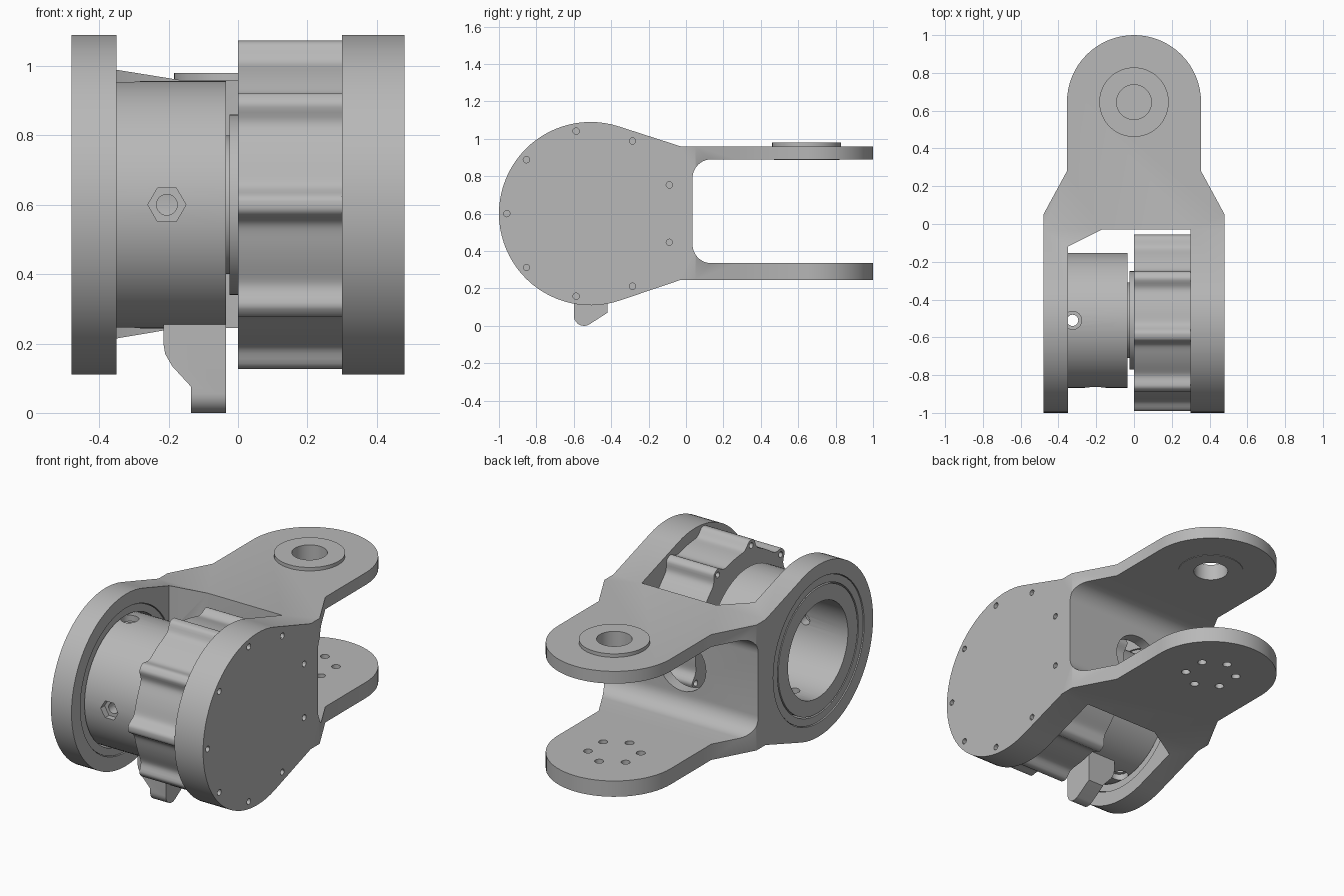
import bpy, bmesh
from math import sin, cos, pi, radians, acos, atan2, hypot

default = bpy.data.objects.get("Cube")
if default:
    bpy.data.objects.remove(default, do_unlink=True)

grey = bpy.data.materials.new("machined grey")
grey.use_nodes = True
COLOUR = (0.48, 0.48, 0.48, 1)
grey.diffuse_color = COLOUR
grey.node_tree.nodes["Principled BSDF"].inputs["Base Color"].default_value = COLOUR

AXLE = (-0.51, 0.6)      # y, z of the main axle
PIVOT = (0, 0.645)       # x, y of the fork pivot


def arc(c, r, a0, a1, n):
    """Points on an arc, angles in degrees, both ends included."""
    return [(c[0] + r * cos(radians(a0 + (a1 - a0) * i / n)),
             c[1] + r * sin(radians(a0 + (a1 - a0) * i / n))) for i in range(n + 1)]


def circle(c, r, n=64):
    return arc(c, r, 0, 360, n)[:-1]


def prism(name, axis, *pieces):
    """Extrude each (outline, low, high) along the axis into one mesh."""
    place = {"x": lambda p, d: (d, p[0], p[1]),
             "y": lambda p, d: (p[0], d, p[1]),
             "z": lambda p, d: (p[0], p[1], d)}[axis]
    bm = bmesh.new()
    for pts, lo, hi in pieces:
        a = [bm.verts.new(place(p, lo)) for p in pts]
        b = [bm.verts.new(place(p, hi)) for p in pts]
        bm.faces.new(a)
        bm.faces.new(b[::-1])
        for i in range(len(a)):
            j = (i + 1) % len(a)
            bm.faces.new((a[j], a[i], b[i], b[j]))
    bmesh.ops.recalc_face_normals(bm, faces=bm.faces)
    mesh = bpy.data.meshes.new(name)
    bm.to_mesh(mesh)
    bm.free()
    mesh.materials.append(grey)
    obj = bpy.data.objects.new(name, mesh)
    bpy.context.collection.objects.link(obj)
    return obj


def activate(obj):
    bpy.ops.object.select_all(action="DESELECT")
    obj.select_set(True)
    bpy.context.view_layer.objects.active = obj


def combine(obj, cutter, operation="DIFFERENCE"):
    activate(obj)
    mod = obj.modifiers.new("cut", "BOOLEAN")
    mod.operation, mod.object, mod.solver = operation, cutter, "EXACT"
    bpy.ops.object.modifier_apply(modifier=mod.name)
    bpy.data.objects.remove(cutter, do_unlink=True)


def finish(*objs):
    for obj in objs:
        activate(obj)
        bpy.ops.object.shade_smooth_by_angle(angle=radians(30))


# Bracket: side outline crossed with the plan outline
top, low = (-0.03, 0.96), (-0.03, 0.245)


def tangent(p, side):
    """Angle where the line from p touches the plate circle."""
    dy, dz = p[0] - AXLE[0], p[1] - AXLE[1]
    return (atan2(dz, dy) + side * acos(0.49 / hypot(dy, dz))) * 180 / pi


side = [top] + arc(AXLE, 0.49, tangent(top, 1), 360 + tangent(low, -1), 48)
side += [low, (1.1, 0.245), (1.1, 0.335)]
side += arc((0.135, 0.435), 0.1, 270, 180, 10)
side += arc((0.135, 0.79), 0.1, 180, 90, 10)
side += [(1.1, 0.89), (1.1, 0.96)]

plan = [(-0.48, -1.1), (-0.35, -1.1), (-0.35, -0.12), (-0.17, -0.03),
        (0.3, -0.03), (0.3, -1.1), (0.48, -1.1), (0.48, 0.05), (0.355, 0.28)]
plan += arc(PIVOT, 0.355, 0, 180, 32)
plan += [(-0.355, 0.28), (-0.48, 0.05)]

bracket = prism("fork_bracket", "x", (side, -0.6, 0.6))
combine(bracket, prism("plan_cutter", "z", (plan, 0, 1.2)), "INTERSECT")

# Bracket openings: bearing seat, plate screws, web hole, pivot, bolt circle
screws = arc(AXLE, 0.448, 20, 340, 8)
combine(bracket, prism("bearing_cutter", "x", (circle(AXLE, 0.41), -0.6, -0.345)))
combine(bracket, prism("screw_cutter", "x",
                       *[(circle(c, 0.017, 12), 0.4, 0.6) for c in screws]))
combine(bracket, prism("web_cutter", "y", (circle((0, 0.6), 0.15, 32), -0.2, 0.1)))
combine(bracket, prism("pivot_cutter", "z", (circle(PIVOT, 0.12, 48), 0.7, 1.1)))
combine(bracket, prism("bolt_cutter", "z",
                       *[(circle(c, 0.024, 16), 0.1, 0.5)
                         for c in arc(PIVOT, 0.137, 30, 330, 5)]))

# Flanged bushing in the upper arm
bushing = prism("pivot_bushing", "z", (circle(PIVOT, 0.12, 48), 0.889, 0.965))
combine(bushing, prism("flange_tool", "z", (circle(PIVOT, 0.184, 48), 0.955, 0.98)), "UNION")
combine(bushing, prism("lower_flange", "z", (circle(PIVOT, 0.175, 48), 0.887, 0.9)), "UNION")
combine(bushing, prism("bore_cutter", "z", (circle(PIVOT, 0.092, 48), 0.8, 1.1)))

# Bearing ring seated in the open plate
bearing = prism("bearing_ring", "x", (circle(AXLE, 0.407), -0.475, -0.355))
combine(bearing, prism("ring_cutter", "x", (circle(AXLE, 0.365), -0.6, -0.2)))

# Hollow output drum with a hex nut pocket and radial holes
drum = prism("output_drum", "x", (circle(AXLE, 0.357, 72), -0.475, -0.035))
combine(drum, prism("drum_bore", "x", (circle(AXLE, 0.27), -0.6, -0.07)))
hexagon = (-0.205, 0.6)
combine(drum, prism("hex_cutter", "y", (circle(hexagon, 0.055, 6), -1, -0.83)))
combine(drum, prism("hex_hole", "y", (circle(hexagon, 0.03, 24), -1, -0.6)))
port = (-0.325, AXLE[0])
combine(drum, prism("port_cutter", "z", (circle(port, 0.03, 24), 0, 1.2)))
combine(drum, prism("port_recess", "z", (circle(port, 0.048, 24), 0.92, 1.2),
                    (circle(port, 0.048, 24), 0, 0.28)))

# Hub discs between drum and motor
outer_hub = prism("outer_hub", "x", (circle(AXLE, 0.26), -0.025, 0.005))
inner_hub = prism("inner_hub", "x", (circle(AXLE, 0.2), -0.04, -0.02))

# Motor housing with nine filleted screw ribs
STEPS = 324
rim = []
for i in range(STEPS):
    t = 360 * i / STEPS
    off = radians((t % 40) - 20) * 0.445
    r = 0.425 + 0.055 / (1 + (off / 0.038) ** 4)
    rim += arc(AXLE, r, t, t, 1)[:1]
motor = prism("motor_housing", "x", (rim, 0, 0.302))
combine(motor, prism("rib_holes", "x",
                     *[(circle(c, 0.017, 12), -0.1, 0.1) for c in screws]))

# Stop lug below the drum: front outline crossed with side outline
front = [(-0.035, 0.28), (-0.035, -0.1), (-0.135, -0.1), (-0.135, 0.075),
         (-0.19, 0.135), (-0.21, 0.17), (-0.215, 0.2), (-0.215, 0.28)]
lug = prism("stop_lug", "y", (front, -0.7, -0.3))
heel = [(-0.6, 0.3)] + arc((-0.545, 0.055), 0.055, 180, 302, 10)
heel += [(-0.42, 0.07), (-0.42, 0.3)]
combine(lug, prism("heel_cutter", "x", (heel, -0.4, 0.2)), "INTERSECT")

finish(bracket, bushing, bearing, drum, outer_hub, inner_hub, motor, lug)
